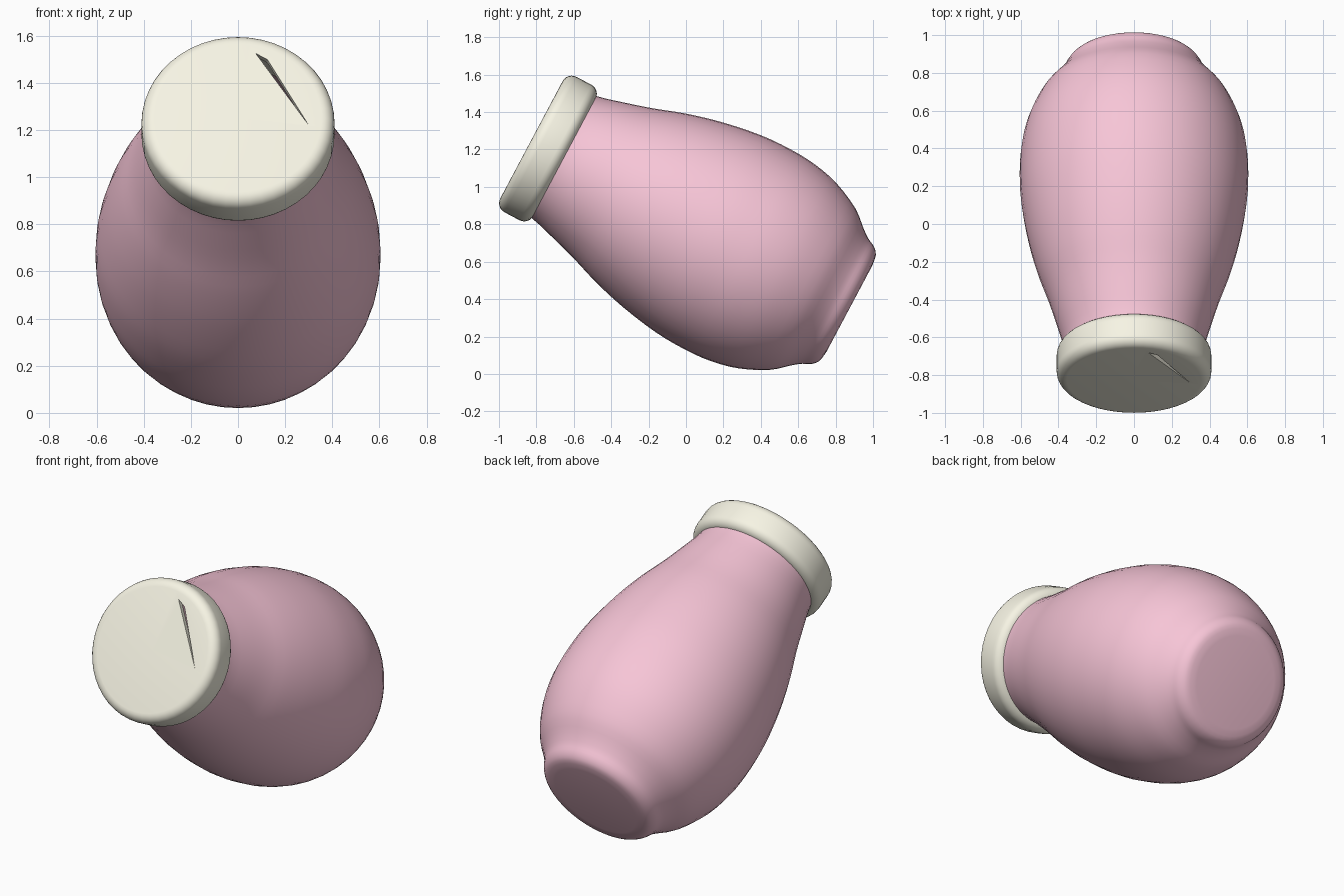
import bpy, bmesh, math
from mathutils import Matrix, Vector

if "Cube" in bpy.data.objects:
    bpy.data.objects.remove(bpy.data.objects["Cube"])

SIDES = 48
TILT = math.radians(62)
PLACE = Matrix.Translation((0, -0.738, 1.205)) @ Matrix.Rotation(TILT, 4, 'X')


def material(name, rgb):
    m = bpy.data.materials.new(name)
    m.diffuse_color = (*rgb, 1)
    m.use_nodes = True
    m.node_tree.nodes["Principled BSDF"].inputs["Base Color"].default_value = m.diffuse_color
    return m


def smooth_profile(pts, steps=3):
    """Catmull-Rom through (distance, radius) points."""
    p = [Vector(q) for q in [pts[0]] + pts + [pts[-1]]]
    out = []
    for a, b, c, d in zip(p, p[1:], p[2:], p[3:]):
        for i in range(steps):
            t = i / steps
            out.append(0.5 * (2 * b + (c - a) * t + (2 * a - 5 * b + 4 * c - d) * t * t
                              + (3 * b - a - 3 * c + d) * t ** 3))
    return out + [p[-1]]


def finish(name, bm, mat):
    me = bpy.data.meshes.new(name)
    bmesh.ops.recalc_face_normals(bm, faces=bm.faces)
    bm.to_mesh(me)
    bm.free()
    ob = bpy.data.objects.new(name, me)
    bpy.context.collection.objects.link(ob)
    ob.matrix_world = PLACE
    if mat:
        me.materials.append(mat)
    return ob


def lathe(name, profile, mat):
    bm = bmesh.new()
    vs = [bm.verts.new((max(r, 0), 0, -s)) for s, r in profile]
    es = [bm.edges.new(e) for e in zip(vs, vs[1:])]
    bmesh.ops.spin(bm, geom=vs + es, axis=(0, 0, 1), cent=(0, 0, 0),
                   angle=math.tau, steps=SIDES, use_duplicate=False)
    bmesh.ops.remove_doubles(bm, verts=bm.verts, dist=1e-4)
    ob = finish(name, bm, mat)
    bpy.context.view_layer.objects.active = ob
    ob.select_set(True)
    bpy.ops.object.shade_smooth_by_angle(angle=math.radians(40))
    ob.select_set(False)
    return ob


pink = material("pink", (0.93, 0.56, 0.68))
cream = material("cream", (0.93, 0.91, 0.78))

# jar body: neck, belly, pinched foot
body = smooth_profile([(-.05, .355), (.1, .37), (.25, .41), (.4, .455), (.56, .51),
                       (.75, .56), (.97, .597), (1.15, .605), (1.3, .595), (1.45, .56),
                       (1.6, .49), (1.69, .415), (1.74, .378), (1.785, .355),
                       (1.815, .32), (1.825, .26)]) + [(1.82, 0)]
lathe("jar_body", body, pink)

# lid: hollow cup with rounded edges
R, H, B = .41, .1, .055
arc = [math.radians(a) for a in range(0, 91, 15)]
outer = [(-H + B - B * math.cos(a), R - B + B * math.sin(a)) for a in arc]
outer += [(H - B + B * math.sin(a), R - B + B * math.cos(a)) for a in arc]
lid = lathe("lid", [(-H, 0)] + outer + [(H, .345), (-H + .03, .345), (-H + .03, 0)], cream)

# narrow wedge opening in the lid face
bm = bmesh.new()
tri = [bm.verts.new((x, y, .03)) for x, y in [(.075, .31), (.125, .28), (.30, -.035)]]
face = bm.faces.new(tri)
ext = bmesh.ops.extrude_face_region(bm, geom=[face])
bmesh.ops.translate(bm, vec=(0, 0, .17),
                    verts=[v for v in ext["geom"] if isinstance(v, bmesh.types.BMVert)])
cutter = finish("slot_cutter", bm, None)
cutter.hide_render = True
cutter.hide_viewport = True
cut = lid.modifiers.new("slot", 'BOOLEAN')
cut.operation = 'DIFFERENCE'
cut.object = cutter
cut.solver = 'EXACT'
